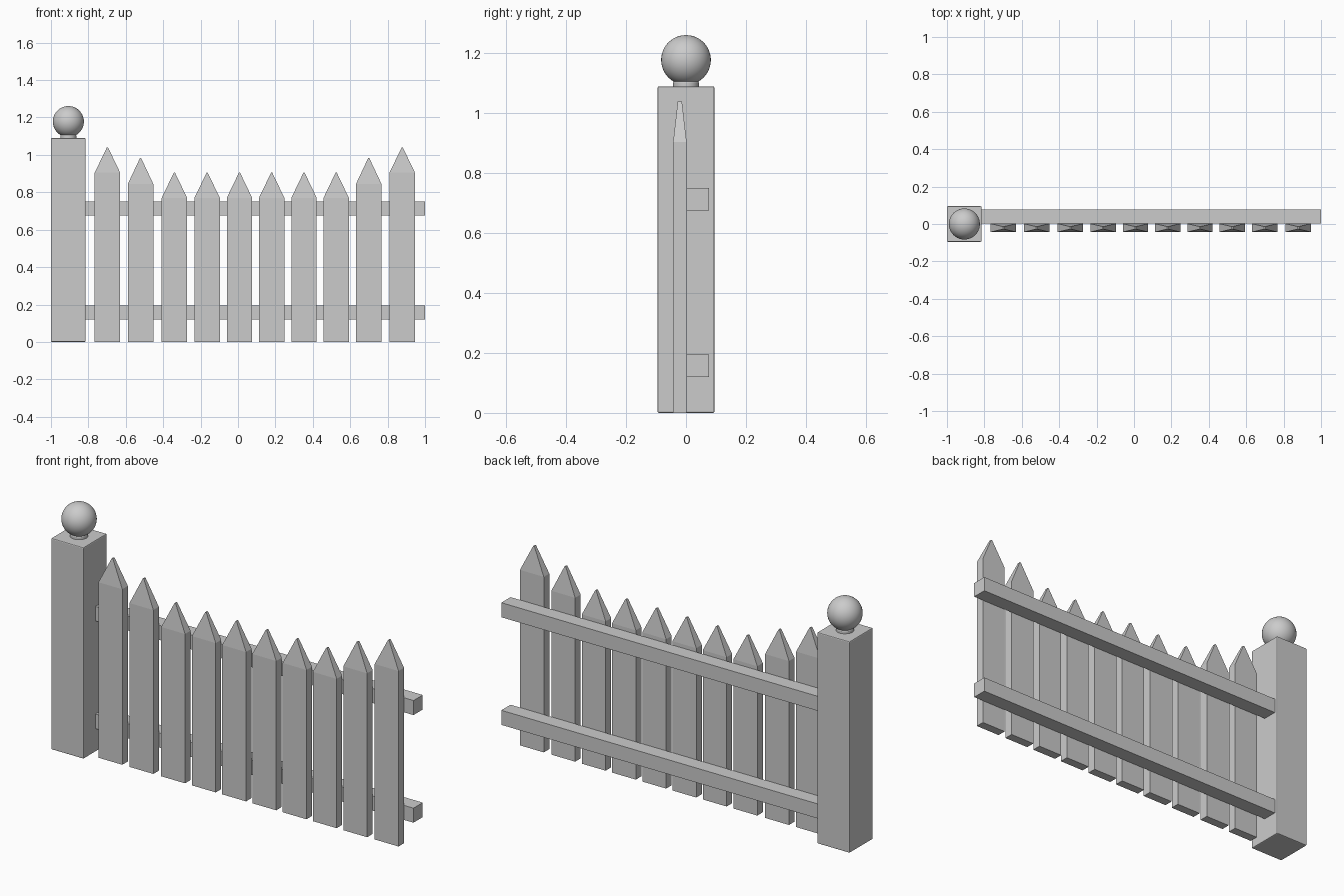
import bpy, bmesh

if "Cube" in bpy.data.objects:
    bpy.data.objects.remove(bpy.data.objects["Cube"])


def finish(name, bm):
    bmesh.ops.recalc_face_normals(bm, faces=bm.faces)
    mesh = bpy.data.meshes.new(name)
    bm.to_mesh(mesh)
    bm.free()
    ob = bpy.data.objects.new(name, mesh)
    bpy.context.collection.objects.link(ob)
    return ob


def stack(name, sections):
    """Loft rectangular sections given as (x0, x1, y0, y1, z)."""
    bm = bmesh.new()
    rings = [[bm.verts.new((x, y, z)) for x, y in ((x0, y0), (x1, y0), (x1, y1), (x0, y1))]
             for x0, x1, y0, y1, z in sections]
    for a, b in zip(rings, rings[1:]):
        for i in range(4):
            j = (i + 1) % 4
            bm.faces.new((a[i], a[j], b[j], b[i]))
    bm.faces.new(rings[0][::-1])
    bm.faces.new(rings[-1])
    return finish(name, bm)


# Square post with slightly softened edges
POST_X = -0.907
post = stack("post", [(-1.0, -0.815, -0.095, 0.095, 0), (-1.0, -0.815, -0.095, 0.095, 1.09)])
bevel = post.modifiers.new("soft_edges", 'BEVEL')
bevel.width = 0.005
bevel.segments = 2

# Collar and ball finial
bpy.ops.mesh.primitive_cylinder_add(vertices=32, radius=0.043, depth=0.03,
                                    location=(POST_X, 0, 1.092))
collar = bpy.context.object
collar.name = "finial_collar"
bevel = collar.modifiers.new("rounded_rim", 'BEVEL')
bevel.width = 0.005
bevel.segments = 2
bevel.limit_method = 'ANGLE'
bpy.ops.object.shade_smooth_by_angle()

bpy.ops.mesh.primitive_uv_sphere_add(segments=40, ring_count=24, radius=0.083,
                                     location=(POST_X, 0, 1.178))
bpy.context.object.name = "finial_ball"
bpy.ops.object.shade_smooth()

# Two horizontal rails behind the pickets
for name, z in (("lower_rail", 0.12), ("upper_rail", 0.675)):
    stack(name, [(-0.82, 1.0, 0.002, 0.077, z), (-0.82, 1.0, 0.002, 0.077, z + 0.075)])

# Pointed pickets, taller towards both ends
centres = (-0.698, -0.521, -0.34, -0.165, 0.008, 0.18, 0.353, 0.525, 0.699, 0.878)
W, Y = 0.068, -0.0205
for i, x in enumerate(centres):
    shoulder, tip = {0: (0.905, 1.04), 1: (0.845, 0.983)}.get(min(i, 9 - i), (0.77, 0.905))
    body = (x - W, x + W, Y - 0.0225, Y + 0.0225)
    stack(f"picket_{i + 1}", [body + (0,), body + (shoulder,),
                              (x - 0.003, x + 0.003, Y - 0.007, Y + 0.007, tip)])
